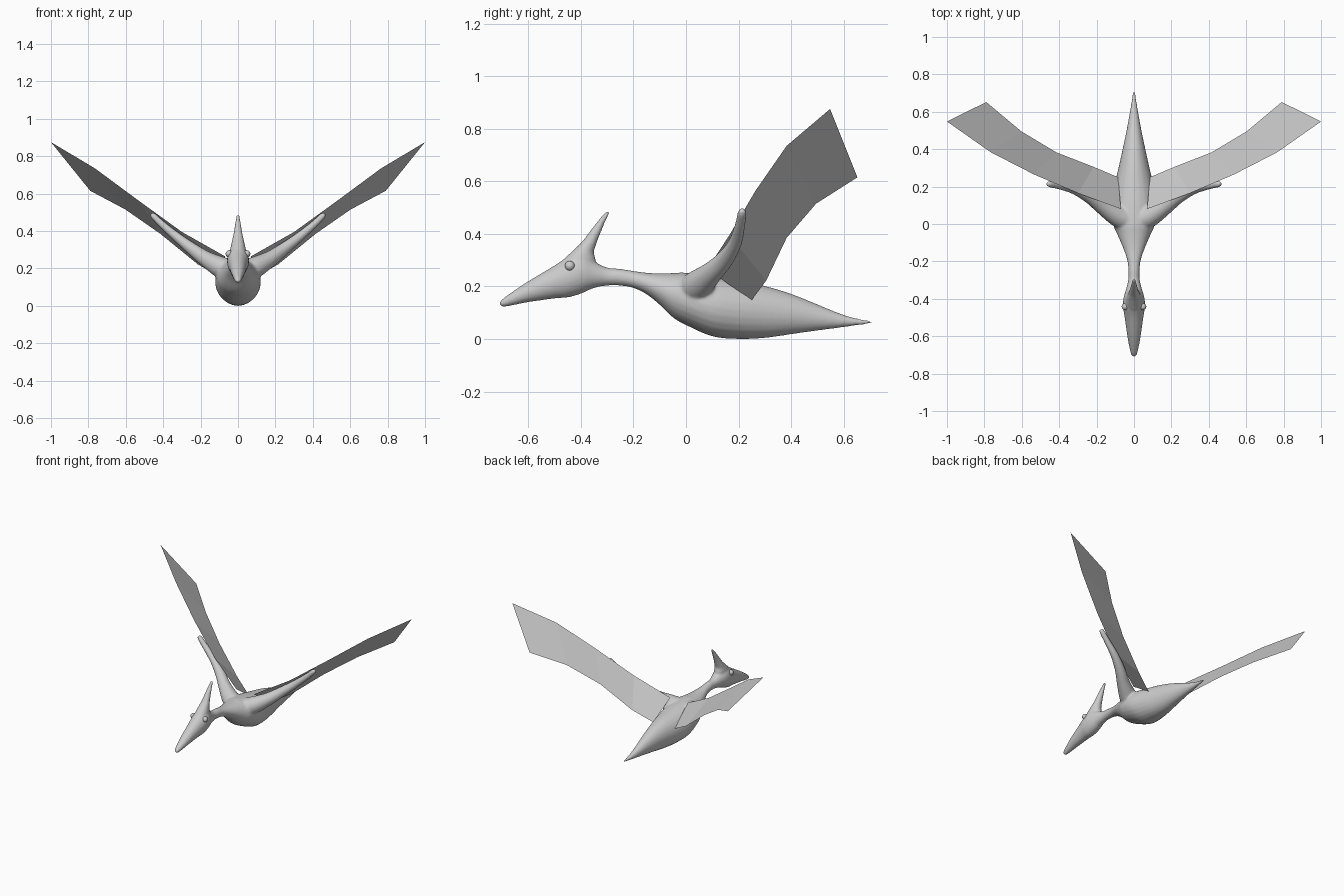
import bpy, bmesh, math
from mathutils import Vector

if "Cube" in bpy.data.objects:
    bpy.data.objects.remove(bpy.data.objects["Cube"])

grey = bpy.data.materials.new("plain grey")
grey.diffuse_color = (0.6, 0.6, 0.6, 1)
grey.use_nodes = True
grey.node_tree.nodes["Principled BSDF"].inputs["Base Color"].default_value = grey.diffuse_color


def smooth_rows(rows, steps=4):
    """Catmull-Rom interpolation of equal-length number rows."""
    out = []
    for i in range(len(rows) - 1):
        a, b = rows[max(i - 1, 0)], rows[i]
        c, d = rows[i + 1], rows[min(i + 2, len(rows) - 1)]
        for s in range(steps):
            t = s / steps
            out.append([0.5 * (2 * q + (r - p) * t + (2 * p - 5 * q + 4 * r - w) * t * t
                               + (3 * q - p - 3 * r + w) * t ** 3)
                        for p, q, r, w in zip(a, b, c, d)])
    return out + [list(rows[-1])]


def loft(bm, sections, n=24):
    """Skin capped elliptical rings given as (centre, u, v)."""
    rings = []
    for c, u, v in sections:
        rings.append([bm.verts.new(c + u * math.cos(2 * math.pi * k / n)
                                   + v * math.sin(2 * math.pi * k / n)) for k in range(n)])
    for a, b in zip(rings, rings[1:]):
        for k in range(n):
            bm.faces.new((a[k], a[(k + 1) % n], b[(k + 1) % n], b[k]))
    bm.faces.new(rings[0])
    bm.faces.new(rings[-1])


def make_object(name, bm):
    bmesh.ops.recalc_face_normals(bm, faces=bm.faces)
    me = bpy.data.meshes.new(name)
    bm.to_mesh(me)
    bm.free()
    me.materials.append(grey)
    ob = bpy.data.objects.new(name, me)
    bpy.context.collection.objects.link(ob)
    return ob


bm = bmesh.new()

# Head, neck, trunk and tail: y, underside z, top z, half width
trunk = [
    (-0.708, 0.127, 0.142, 0.008), (-0.695, 0.122, 0.155, 0.017),
    (-0.65, 0.130, 0.187, 0.027), (-0.60, 0.140, 0.220, 0.036),
    (-0.50, 0.154, 0.280, 0.050), (-0.45, 0.158, 0.312, 0.058),
    (-0.40, 0.172, 0.325, 0.057), (-0.35, 0.194, 0.295, 0.043),
    (-0.30, 0.203, 0.272, 0.031), (-0.25, 0.203, 0.267, 0.030),
    (-0.20, 0.194, 0.259, 0.035), (-0.15, 0.170, 0.252, 0.050),
    (-0.10, 0.130, 0.250, 0.070), (-0.05, 0.082, 0.251, 0.092),
    (0.00, 0.053, 0.252, 0.112), (0.10, 0.010, 0.240, 0.122),
    (0.20, 0.000, 0.222, 0.106), (0.30, 0.004, 0.202, 0.083),
    (0.40, 0.018, 0.172, 0.061), (0.50, 0.032, 0.132, 0.040),
    (0.60, 0.045, 0.092, 0.022), (0.68, 0.056, 0.072, 0.010),
    (0.71, 0.060, 0.070, 0.006),
]
loft(bm, [(Vector((0, y, (lo + hi) / 2)), Vector((w, 0, 0)), Vector((0, 0, (hi - lo) / 2)))
          for y, lo, hi, w in smooth_rows(trunk)])

# Swept-back head crest: z, front y, back y, half width
crest = [
    (0.25, -0.50, -0.350, 0.042), (0.30, -0.468, -0.343, 0.042),
    (0.33, -0.437, -0.350, 0.036), (0.37, -0.396, -0.338, 0.027),
    (0.41, -0.366, -0.322, 0.020), (0.45, -0.335, -0.305, 0.014),
    (0.475, -0.315, -0.292, 0.010), (0.486, -0.304, -0.290, 0.007),
]
loft(bm, [(Vector((0, (f + b) / 2, z)), Vector((w, 0, 0)), Vector((0, (b - f) / 2, 0)))
          for z, f, b, w in smooth_rows(crest)])

# Arms: x, y, z, radius
arm = [
    (0.03, 0.02, 0.180, 0.065), (0.09, 0.045, 0.205, 0.058),
    (0.17, 0.095, 0.250, 0.043), (0.24, 0.145, 0.300, 0.034),
    (0.32, 0.185, 0.362, 0.026), (0.40, 0.205, 0.430, 0.020),
    (0.45, 0.213, 0.478, 0.017), (0.464, 0.215, 0.492, 0.010),
]
rows = smooth_rows(arm)
for side in (1, -1):
    sections = []
    pts = [Vector((side * r[0], r[1], r[2])) for r in rows]
    for i, p in enumerate(pts):
        t = (pts[min(i + 1, len(pts) - 1)] - pts[max(i - 1, 0)]).normalized()
        u = t.cross(Vector((0, 1, 0))).normalized()
        sections.append((p, u * rows[i][3], t.cross(u) * rows[i][3]))
    loft(bm, sections)

# Fuse trunk, crest and arms into one smooth skin
body = make_object("body", bm)
remesh = body.modifiers.new("fuse", 'REMESH')
remesh.mode = 'VOXEL'
remesh.voxel_size = 0.007
remesh.use_smooth_shade = True
soften = body.modifiers.new("soften", 'SMOOTH')
soften.factor = 0.5
soften.iterations = 5

# Eyes
bm = bmesh.new()
for side in (1, -1):
    made = bmesh.ops.create_uvsphere(bm, u_segments=16, v_segments=10, radius=0.019)
    bmesh.ops.translate(bm, verts=made["verts"], vec=(side * 0.047, -0.442, 0.278))
for f in bm.faces:
    f.smooth = True
make_object("eyes", bm)

# Wing membranes: flat sheets from leading to trailing edge
leading = [(0.07, 0.08, 0.265), (0.30, 0.165, 0.395), (0.535, 0.265, 0.565),
           (0.765, 0.383, 0.735), (1.0, 0.548, 0.875)]
trailing = [(0.085, 0.25, 0.148), (0.215, 0.305, 0.222), (0.415, 0.383, 0.385),
            (0.602, 0.495, 0.515), (0.79, 0.652, 0.615)]
for side, label in ((1, "right"), (-1, "left")):
    bm = bmesh.new()
    edges = [[bm.verts.new((side * x, y, z)) for x, y, z in row] for row in (leading, trailing)]
    for i in range(len(leading) - 1):
        bm.faces.new((edges[0][i], edges[1][i], edges[1][i + 1], edges[0][i + 1]))
    make_object(label + "_wing_membrane", bm)
